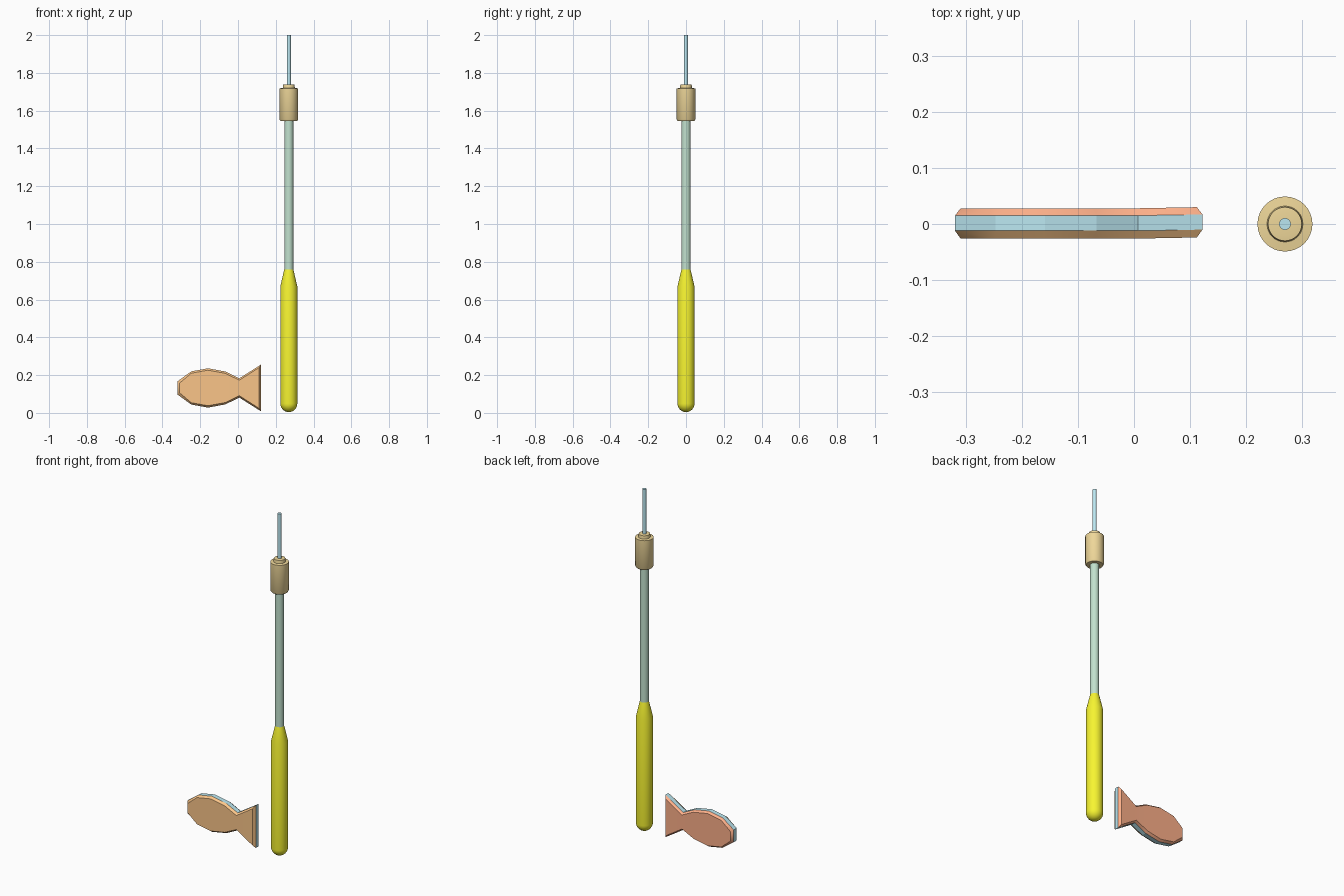
import bpy, math

if "Cube" in bpy.data.objects:
    bpy.data.objects.remove(bpy.data.objects["Cube"])

ROD_X = 0.269


def material(name, rgb):
    m = bpy.data.materials.new(name)
    m.diffuse_color = (*rgb, 1)
    m.use_nodes = True
    m.node_tree.nodes["Principled BSDF"].inputs["Base Color"].default_value = m.diffuse_color
    return m


blue = material("pale_blue", (0.50, 0.80, 0.88))
orange = material("orange", (0.96, 0.56, 0.25))
red = material("red_orange", (0.98, 0.43, 0.25))
yellow = material("yellow", (0.93, 0.91, 0.03))
green = material("sage_green", (0.54, 0.76, 0.62))
tan = material("tan", (0.86, 0.68, 0.32))


def make(name, verts, faces, mat, smooth=None):
    me = bpy.data.meshes.new(name)
    me.from_pydata(verts, [], faces)
    me.materials.append(mat)
    ob = bpy.data.objects.new(name, me)
    bpy.context.collection.objects.link(ob)
    if smooth:
        bpy.ops.object.select_all(action='DESELECT')
        ob.select_set(True)
        bpy.context.view_layer.objects.active = ob
        bpy.ops.object.shade_smooth_by_angle(angle=math.radians(smooth))
    return ob


def lathe(name, profile, mat, n=32):
    """Closed solid of revolution about the rod axis, profile = (radius, z) going up."""
    verts = [(ROD_X + r * math.cos(2 * math.pi * i / n), r * math.sin(2 * math.pi * i / n), z)
             for r, z in profile for i in range(n)]
    faces = [(k * n + i, k * n + (i + 1) % n, (k + 1) * n + (i + 1) % n, (k + 1) * n + i)
             for k in range(len(profile) - 1) for i in range(n)]
    faces.append(tuple(reversed(range(n))))
    faces.append(tuple(range((len(profile) - 1) * n, len(profile) * n)))
    return make(name, verts, faces, mat, 35)


# Rod: rounded grip, shaft, collar and thin tip
R = 0.045
dome = [(R * math.sin(a), R * (1 - math.cos(a)) + 0.004)
        for a in (math.radians(d) for d in (12, 30, 48, 66, 80))]
lathe("handle_grip", dome + [(R, 0.05), (R, 0.67), (0.024, 0.76)], yellow)
lathe("rod_shaft", [(0.024, 0.74), (0.024, 1.56)], green)
lathe("collar", [(0.044, 1.545), (0.049, 1.553), (0.049, 1.718), (0.032, 1.72),
                 (0.030, 1.738), (0.021, 1.739)], tan)
lathe("rod_tip", [(0.0105, 1.72), (0.0105, 2.0)], blue)

# Fish outline: x, half height, y shift (the tail sits slightly to the back)
MID_Z = 0.132
COLS = [(-0.319, 0.036, 0), (-0.247, 0.088, 0), (-0.159, 0.104, 0),
        (-0.067, 0.087, 0), (0.007, 0.051, 0), (0.122, 0.124, 0.002)]
INSET = 0.010


def outline(y, inset=0.0):
    pts = []
    for k, (x, h, dy) in enumerate(COLS):
        x += inset if k == 0 else -inset if k == len(COLS) - 1 else 0
        h -= inset * (1.6 if k == len(COLS) - 1 else 1)
        pts.append((x, y + dy, h))
    return ([(x, yy, MID_Z + h) for x, yy, h in pts]
            + [(x, yy, MID_Z - h) for x, yy, h in reversed(pts)])


N = 2 * len(COLS)
walls = [(i, (i + 1) % N, N + (i + 1) % N, N + i) for i in range(N)]
cap = [(N + k, N + k + 1, 2 * N - 2 - k, 2 * N - 1 - k) for k in range(len(COLS) - 1)]


def flip(faces):
    return [tuple(reversed(f)) for f in faces]


# Middle band around the edge, then a bevelled shell on each side
make("fish_edge_band", outline(-0.012) + outline(0.015), flip(walls), blue)
back = walls + cap
make("fish_back", outline(0.015) + outline(0.028, INSET), flip(walls) + cap, red, 75)
make("fish_front", outline(-0.012) + outline(-0.026, INSET), walls + flip(cap), orange, 75)

# Make every face point outward
import bmesh
for ob in bpy.data.objects:
    if ob.name.startswith("fish"):
        bm = bmesh.new()
        bm.from_mesh(ob.data)
        for f in bm.faces:
            f.normal_update()
        if ob.name != "fish_edge_band":
            want = 1 if ob.name == "fish_back" else -1
            bmesh.ops.recalc_face_normals(bm, faces=bm.faces)
            big = max(bm.faces, key=lambda f: f.calc_area())
            if big.normal.y * want < 0:
                bmesh.ops.reverse_faces(bm, faces=bm.faces)
        else:
            bmesh.ops.recalc_face_normals(bm, faces=bm.faces)
            left = min(bm.faces, key=lambda f: f.calc_center_median().x)
            if left.normal.x > 0:
                bmesh.ops.reverse_faces(bm, faces=bm.faces)
        bm.to_mesh(ob.data)
        bm.free()
